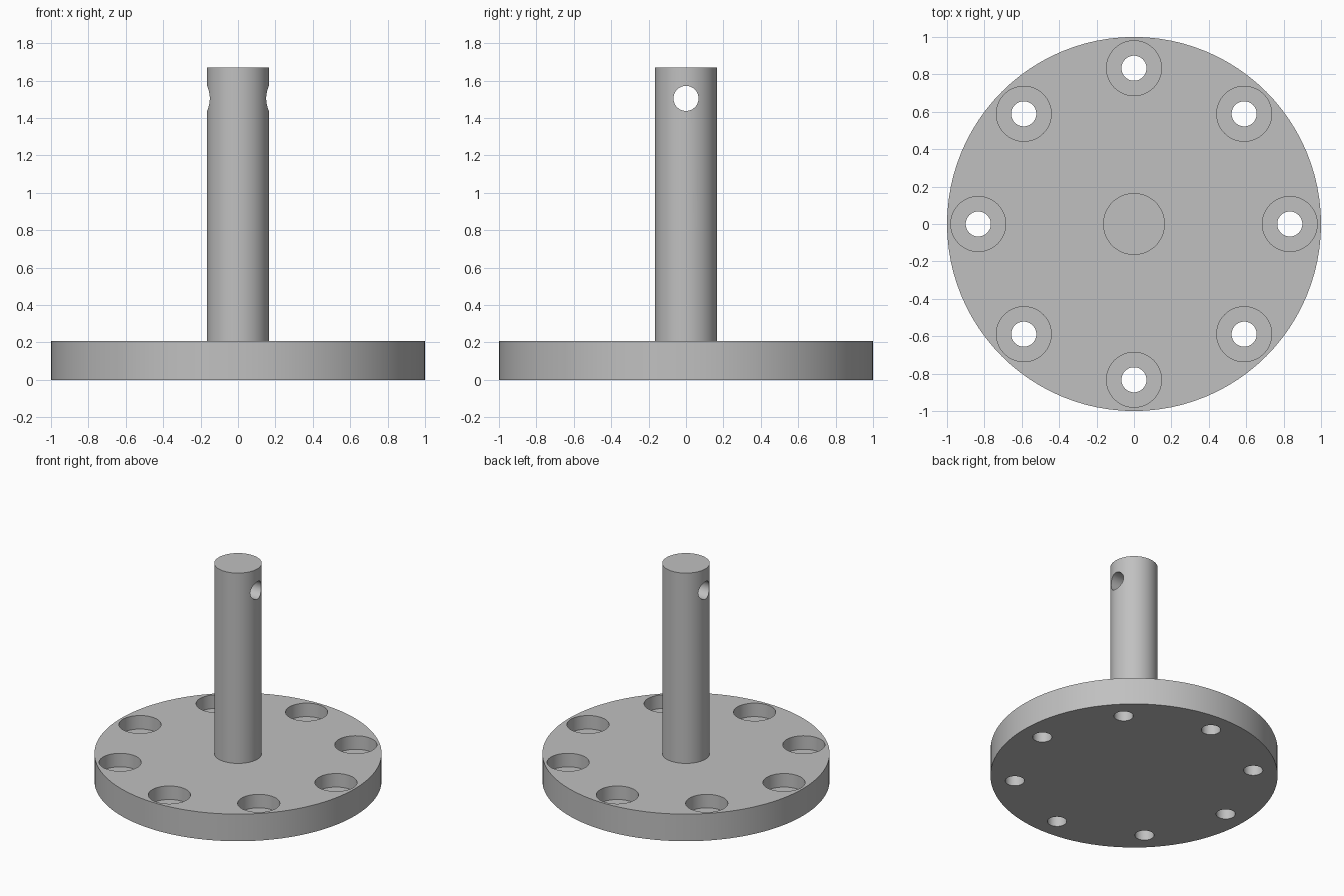
import bpy, bmesh, math
from mathutils import Matrix, Vector

if "Cube" in bpy.data.objects:
    bpy.data.objects.remove(bpy.data.objects["Cube"])

PLATE_R, PLATE_H = 1.0, 0.208
POST_R, POST_TOP = 0.165, 1.67
BOLT_CIRCLE, BOLT_R, BORE_R, BORE_FLOOR = 0.833, 0.067, 0.147, 0.104
PIN_Z, PIN_R = 1.505, 0.067

steel = bpy.data.materials.new("steel_grey")
steel.diffuse_color = (0.53, 0.53, 0.53, 1)
steel.use_nodes = True
steel.node_tree.nodes["Principled BSDF"].inputs["Base Color"].default_value = steel.diffuse_color


def lathe(name, profile, steps, matrix=Matrix()):
    """Solid of revolution from (radius, height) points that start and end on the axis."""
    bm = bmesh.new()
    verts = [bm.verts.new((r, 0, z)) for r, z in profile]
    edges = [bm.edges.new(pair) for pair in zip(verts, verts[1:])]
    bmesh.ops.spin(bm, geom=verts + edges, cent=(0, 0, 0), axis=(0, 0, 1),
                   angle=math.tau, steps=steps, use_duplicate=False)
    bmesh.ops.remove_doubles(bm, verts=bm.verts, dist=1e-5)
    bmesh.ops.recalc_face_normals(bm, faces=bm.faces)
    bm.transform(matrix)
    mesh = bpy.data.meshes.new(name)
    bm.to_mesh(mesh)
    bm.free()
    mesh.materials.append(steel)
    obj = bpy.data.objects.new(name, mesh)
    bpy.context.collection.objects.link(obj)
    return obj


# Round base plate with its central post, one solid
body = lathe("base_plate_with_post", [(0, 0), (PLATE_R, 0), (PLATE_R, PLATE_H),
             (POST_R, PLATE_H), (POST_R, POST_TOP), (0, POST_TOP)], 96)

# Eight counterbored bolt holes
cutters = []
for i in range(8):
    a = i * math.tau / 8
    place = Matrix.Translation((BOLT_CIRCLE * math.cos(a), BOLT_CIRCLE * math.sin(a), 0))
    cutters.append(lathe("bolt_hole_cutter", [(0, -0.1), (BOLT_R, -0.1), (BOLT_R, BORE_FLOOR),
                   (BORE_R, BORE_FLOOR), (BORE_R, 0.4), (0, 0.4)], 48, place))

# Cross pin hole through the top of the post, along x
cross = Matrix.Translation((0, 0, PIN_Z)) @ Matrix.Rotation(math.pi / 2, 4, 'Y')
cutters.append(lathe("pin_hole_cutter", [(0, -0.4), (PIN_R, -0.4), (PIN_R, 0.4), (0, 0.4)],
                     48, cross))

bpy.context.view_layer.objects.active = body
body.select_set(True)
for cutter in cutters:
    cutter.hide_render = True
    mod = body.modifiers.new("cut", 'BOOLEAN')
    mod.operation, mod.solver, mod.object = 'DIFFERENCE', 'EXACT', cutter
    bpy.ops.object.modifier_apply(modifier=mod.name)
for cutter in cutters:
    bpy.data.objects.remove(cutter)

# Smooth round walls, sharp rims
bpy.ops.object.shade_smooth_by_angle(angle=math.radians(30))
